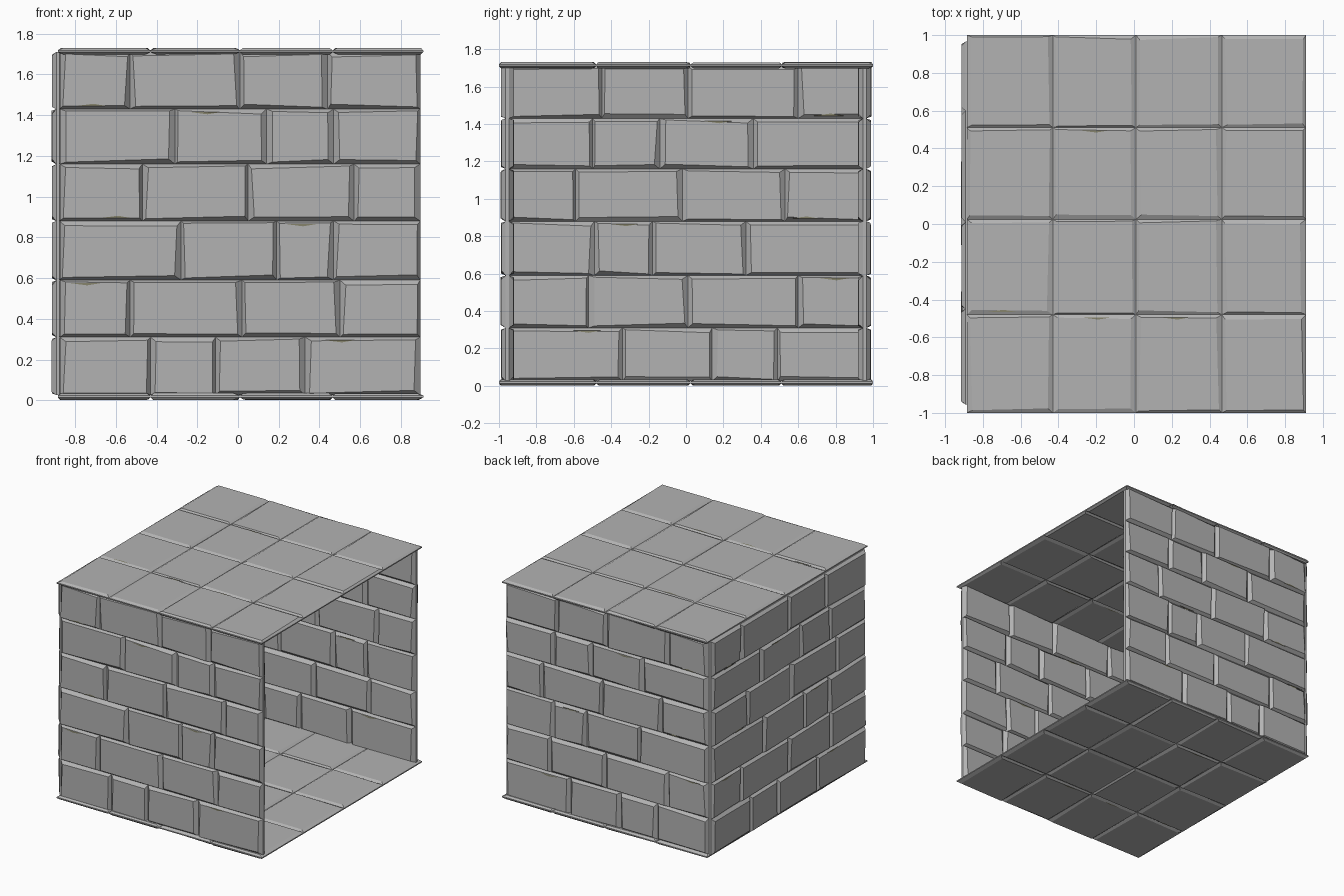
import bpy, bmesh, random
from mathutils import Vector

if "Cube" in bpy.data.objects:
    bpy.data.objects.remove(bpy.data.objects["Cube"])

random.seed(4)


def material(name, rgb):
    m = bpy.data.materials.new(name)
    m.diffuse_color = (*rgb, 1)
    m.use_nodes = True
    m.node_tree.nodes["Principled BSDF"].inputs["Base Color"].default_value = m.diffuse_color
    return m


stone = material("grey stone", (0.45, 0.45, 0.45))
moss = material("dull moss", (0.24, 0.23, 0.15))


def block(bm, place, u0, u1, v0, v1, half):
    """One hewn stone: full outline at mid depth, uneven chamfered faces both sides."""
    outline = [(u0, v0, 1, 1), (u1, v0, -1, 1), (u1, v1, -1, -1), (u0, v1, 1, -1)]
    insets = [(random.uniform(0.012, 0.032), random.uniform(0.008, 0.026)) for _ in outline]
    depth = [half - random.uniform(0, 0.12) * half for _ in range(2)]
    rings = []
    for w, k in ((-depth[0], 1), (-0.25 * half, 0), (0.25 * half, 0), (depth[1], 1)):
        rings.append([bm.verts.new(place(u + k * su * a, v + k * sv * b, w))
                      for (u, v, su, sv), (a, b) in zip(outline, insets)])
    bm.faces.new(rings[0])
    bm.faces.new(rings[-1])
    for r, s in zip(rings, rings[1:]):
        for i in range(4):
            j = (i + 1) % 4
            bm.faces.new((r[i], r[j], s[j], s[i]))


def panel(name, place, rows, half, chips):
    """rows: (v0, v1, [u joints including both ends]); chips: (u, v, direction)."""
    bm = bmesh.new()
    for v0, v1, us in rows:
        for u0, u1 in zip(us, us[1:]):
            block(bm, place, u0, u1, v0, v1, half)
    bmesh.ops.recalc_face_normals(bm, faces=bm.faces[:])
    # small mossy chips along the stone edges, on both sides
    for u, v, d in chips:
        for w in (-half - 0.001, half + 0.001):
            pts = [(u - 0.08, v + d * 0.014), (u + 0.08, v + d * 0.014), (u + 0.01, v + d * 0.026)]
            f = bm.faces.new([bm.verts.new(place(a, b, w)) for a, b in pts])
            f.material_index = 1
    me = bpy.data.meshes.new(name)
    bm.to_mesh(me)
    bm.free()
    me.materials.append(stone)
    me.materials.append(moss)
    ob = bpy.data.objects.new(name, me)
    bpy.context.collection.objects.link(ob)
    return ob


# Brick courses shared by the walls
levels = [0.025, 0.31, 0.59, 0.88, 1.16, 1.43, 1.71]
long_joints = [(-0.43, -0.11, 0.33), (-0.53, 0.02, 0.50), (-0.28, 0.19, 0.47),
               (-0.47, 0.05, 0.57), (-0.31, 0.14, 0.47), (-0.53, 0.01, 0.44)]
side_joints = [(-0.34, 0.14, 0.49), (-0.52, 0.01, 0.60), (-0.49, -0.18, 0.32),
               (-0.59, -0.02, 0.53), (-0.50, -0.14, 0.36), (-0.45, 0.01, 0.60)]


def courses(joints, lo, hi):
    return [(a, b, [lo, *j, hi]) for a, b, j in zip(levels, levels[1:], joints)]


wall_chips = [(0.5, 0.31, -1), (-0.75, 0.59, -1), (0.31, 0.88, -1), (-0.6, 0.88, 1),
              (-0.16, 1.43, -1), (-0.72, 1.43, 1)]

# Front and back walls
for name, y in (("front_wall", -0.955), ("back_wall", 0.955)):
    panel(name, lambda u, v, w, y=y: Vector((u, y + w, v)),
          courses(long_joints, -0.875, 0.895), 0.036, wall_chips)

# Left wall (the right side stays open)
panel("left_wall", lambda u, v, w: Vector((-0.885 + w, u, v)),
      courses(side_joints, -0.955, 0.965), 0.03,
      [(-1.06 * u, v, d) for u, v, d in wall_chips])

# Floor and ceiling slabs, four by four
xs = [-0.885, -0.43, 0.01, 0.465, 0.91]
ys = [-1.0, -0.48, 0.025, 0.51, 1.0]
tile_chips = [(-0.21, 0.51, -1), (-0.7, -0.48, 1), (0.22, -0.48, -1), (-0.2, -0.48, -1)]
for name, z in (("floor", 0.018), ("ceiling", 1.714)):
    panel(name, lambda u, v, w, z=z: Vector((u, v, z + w)),
          [(a, b, xs) for a, b in zip(ys, ys[1:])], 0.017, tile_chips)
